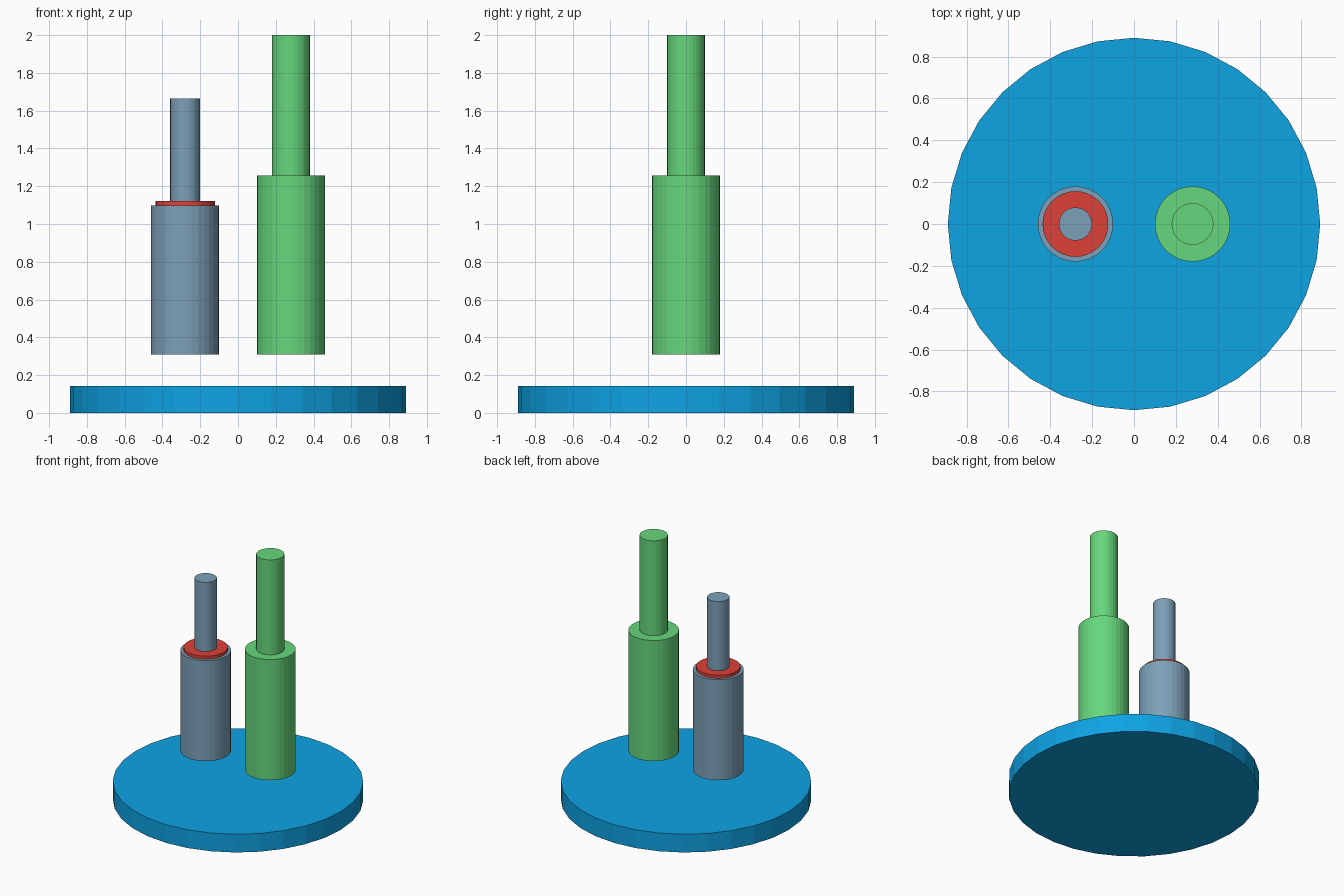
import bpy
import math

if "Cube" in bpy.data.objects:
    bpy.data.objects.remove(bpy.data.objects["Cube"])


def material(name, rgb):
    """Flat colour from sRGB 0-255 values, stored as linear."""
    lin = [((c / 255 + 0.055) / 1.055) ** 2.4 if c > 10 else c / 255 / 12.92 for c in rgb]
    mat = bpy.data.materials.new(name)
    mat.diffuse_color = (*lin, 1.0)
    mat.use_nodes = True
    mat.node_tree.nodes["Principled BSDF"].inputs["Base Color"].default_value = mat.diffuse_color
    return mat


def cylinder(name, x, radius, z0, z1, mat):
    """Upright 32-sided cylinder between two heights."""
    bpy.ops.mesh.primitive_cylinder_add(
        vertices=32, radius=radius, depth=z1 - z0, location=(x, 0, (z0 + z1) / 2))
    obj = bpy.context.object
    obj.name = name
    obj.data.materials.append(mat)
    return obj


blue = material("sky blue", (14, 163, 228))
slate = material("slate blue", (124, 161, 184))
green = material("light green", (102, 215, 124))
red = material("red", (221, 65, 56))

# Round tray
cylinder("tray", 0, 0.89, 0.0, 0.143, blue)

# Short bottle with a red collar
cylinder("short_bottle_body", -0.28, 0.18, 0.31, 1.098, slate)
cylinder("short_bottle_collar", -0.28, 0.157, 1.098, 1.122, red)
cylinder("short_bottle_neck", -0.28, 0.079, 1.122, 1.664, slate)

# Tall bottle
cylinder("tall_bottle_body", 0.28, 0.18, 0.31, 1.256, green)
cylinder("tall_bottle_neck", 0.28, 0.1, 1.256, 2.0, green)
